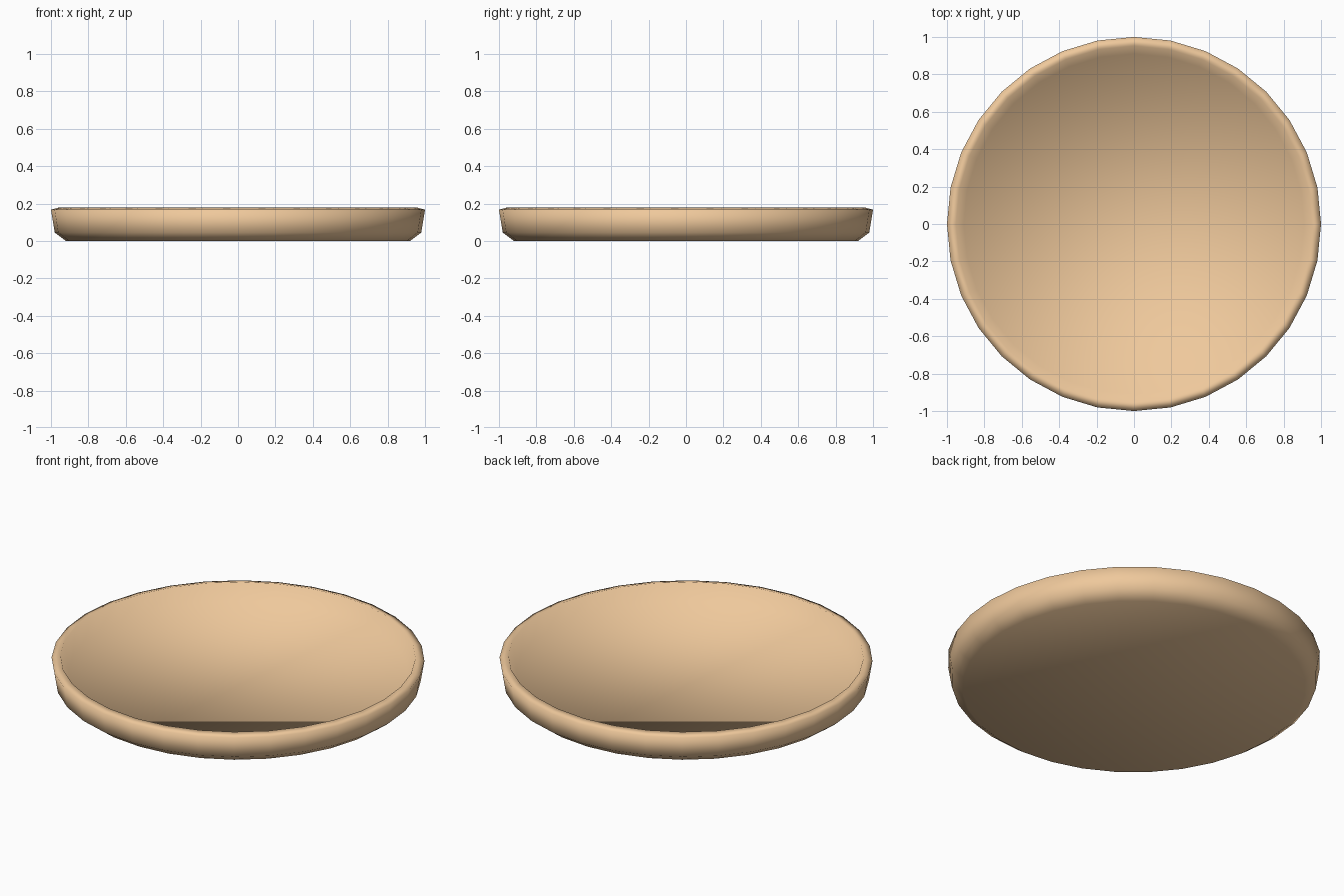
import bpy, bmesh, math

if "Cube" in bpy.data.objects:
    bpy.data.objects.remove(bpy.data.objects["Cube"])

SIDES = 32
# Closed profile (radius, height): underside, outer wall, lip, inner wall, floor
PROFILE = [(0.92, 0.0), (0.98, 0.045), (1.0, 0.167), (0.952, 0.18), (0.91, 0.085)]

bm = bmesh.new()
rings = []
for r, z in PROFILE:
    rings.append([bm.verts.new((r * math.cos(2 * math.pi * i / SIDES),
                                r * math.sin(2 * math.pi * i / SIDES), z))
                  for i in range(SIDES)])

# Walls and lip
for a, b in zip(rings, rings[1:]):
    for i in range(SIDES):
        j = (i + 1) % SIDES
        bm.faces.new((a[i], a[j], b[j], b[i]))

# Flat underside and flat inner floor
bm.faces.new(rings[0][::-1])
bm.faces.new(rings[-1])

for f in bm.faces:
    f.smooth = True
mesh = bpy.data.meshes.new("round_tray")
bm.to_mesh(mesh)
bm.free()
tray = bpy.data.objects.new("round_tray", mesh)
bpy.context.collection.objects.link(tray)

# Pale wood colour
wood = bpy.data.materials.new("pale_wood")
wood.diffuse_color = (0.86, 0.58, 0.33, 1)
wood.use_nodes = True
wood.node_tree.nodes["Principled BSDF"].inputs["Base Color"].default_value = wood.diffuse_color
mesh.materials.append(wood)
